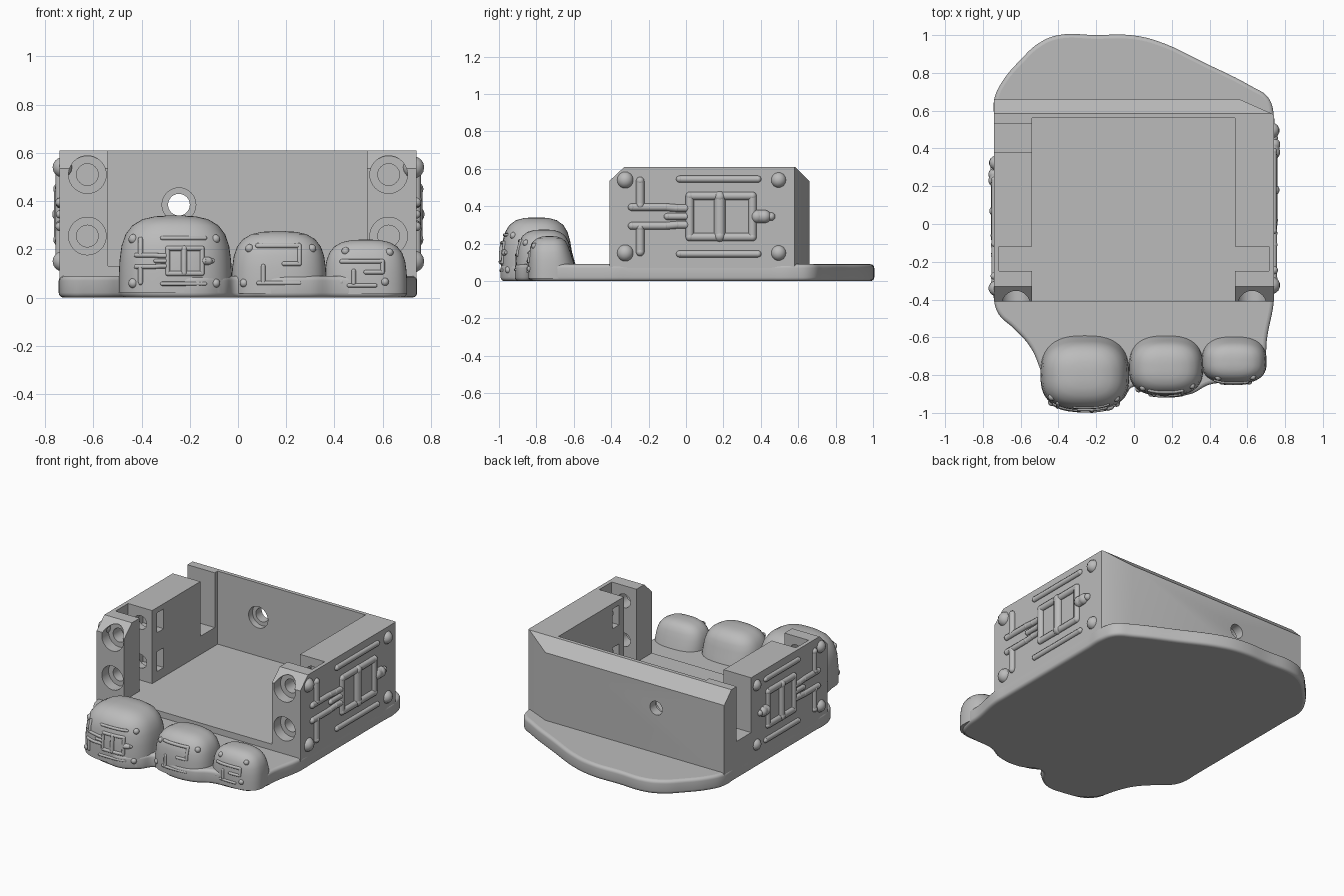
import bpy, bmesh, math
from mathutils import Vector, Matrix
from mathutils.bvhtree import BVHTree

if "Cube" in bpy.data.objects:
    bpy.data.objects.remove(bpy.data.objects["Cube"], do_unlink=True)

grey = bpy.data.materials.new("plain_grey")
grey.use_nodes = True
grey.diffuse_color = (0.5, 0.5, 0.5, 1)
grey.node_tree.nodes["Principled BSDF"].inputs["Base Color"].default_value = (0.5, 0.5, 0.5, 1)


def link(name, data):
    ob = bpy.data.objects.new(name, data)
    bpy.context.collection.objects.link(ob)
    data.materials.append(grey)
    return ob


def finish(name, bm):
    bmesh.ops.recalc_face_normals(bm, faces=bm.faces[:])
    me = bpy.data.meshes.new(name)
    bm.to_mesh(me)
    bm.free()
    return link(name, me)


def smooth(ob, angle=40):
    bpy.ops.object.select_all(action='DESELECT')
    ob.select_set(True)
    bpy.context.view_layer.objects.active = ob
    bpy.ops.object.shade_smooth_by_angle(angle=math.radians(angle))


def prism(bm, points, offset):
    face = bm.faces.new([bm.verts.new(p) for p in points])
    top = bmesh.ops.extrude_face_region(bm, geom=[face])["geom"]
    bmesh.ops.translate(bm, vec=offset, verts=[v for v in top if isinstance(v, bmesh.types.BMVert)])


# Base plate: smooth outline with rounded rims
outline = [(-.4, 1), (-.2, 1), (-.02, 1), (.12, .97), (.38, .85), (.62, .73), (.71, .67), (.74, .58),
           (.74, .45), (.74, -.3), (.74, -.41), (.705, -.6), (.69, -.73), (.65, -.81), (.56, -.835),
           (.4, -.85), (.3, -.9), (.14, -.91), (0, -.86), (-.06, -.93), (-.15, -.985), (-.25, -.985),
           (-.4, -.94), (-.47, -.86), (-.5, -.76), (-.55, -.65), (-.64, -.55), (-.715, -.48), (-.74, -.41),
           (-.74, -.3), (-.74, .55), (-.74, .66), (-.7, .75), (-.6, .87), (-.5, .96)]
curve = bpy.data.curves.new("base_plate", 'CURVE')
curve.dimensions, curve.fill_mode, curve.resolution_u = '2D', 'BOTH', 6
curve.extrude, curve.bevel_depth, curve.offset, curve.bevel_resolution = .025, .02, -.02, 3
spline = curve.splines.new('BEZIER')
spline.bezier_points.add(len(outline) - 1)
for bp, (x, y) in zip(spline.bezier_points, outline):
    bp.co = (x, y, 0)
    bp.handle_left_type = bp.handle_right_type = 'AUTO'
spline.use_cyclic_u = True
base = link("base_plate", curve)
base.location.z = .045
bpy.ops.object.select_all(action='DESELECT')
base.select_set(True)
bpy.context.view_layer.objects.active = base
bpy.ops.object.convert(target='MESH')
smooth(base)

# Open tray body, as a side profile extruded across
bm = bmesh.new()
side = [(-.41, .06), (.66, .06), (.66, .535), (.585, .61), (-.33, .61), (-.41, .535)]
prism(bm, [(-.74, y, z) for y, z in side], (1.48, 0, 0))
tray = finish("tray_body", bm)


def cut(build):
    bm = bmesh.new()
    build(bm)
    tool = finish("cutter", bm)
    tool.hide_render = True
    mod = tray.modifiers.new("cut", 'BOOLEAN')
    mod.operation, mod.solver, mod.object = 'DIFFERENCE', 'EXACT', tool
    bpy.context.view_layer.objects.active = tray
    bpy.ops.object.modifier_apply(modifier=mod.name)
    bpy.data.objects.remove(tool, do_unlink=True)


def cut_box(x0, x1, y0, y1, z0, z1):
    cut(lambda bm: prism(bm, [(x0, y0, z0), (x1, y0, z0), (x1, y1, z0), (x0, y1, z0)], (0, 0, z1 - z0)))


def cut_hole(x, z, r, y0, y1):
    place = Matrix.Translation((x, (y0 + y1) / 2, z)) @ Matrix.Rotation(math.pi / 2, 4, 'X')
    cut(lambda bm: bmesh.ops.create_cone(bm, cap_ends=True, segments=40, radius1=r, radius2=r,
                                         depth=y1 - y0, matrix=place))


cut_box(-.54, .535, -.6, .56, .13, .9)        # inside
cut_box(-.9, -.53, .38, .53, .25, .9)         # rear notch
cut(lambda bm: prism(bm, [(.56, .66, 0), (.74, .58, 0), (.92, .5, 0), (.92, .9, 0), (.56, .9, 0)], (0, 0, 1)))
for s in (-1, 1):
    a, b = sorted((s * .5, s * .715))
    cut_box(a, b, -.25, -.12, .13, .9)        # slot behind each post
    for z in (.255, .51):
        cut_hole(s * .625, z, .078, -.6, -.34)   # counterbore
        cut_hole(s * .625, z, .045, -.6, -.03)   # bolt hole
        a, b = sorted((s * .5, s * .69))
        cut_box(a, b, -.07, 0, z - .065, z + .065)   # nut window
cut_hole(-.245, .385, .045, .4, .9)
cut_hole(-.245, .385, .07, .4, .6)
smooth(tray, 25)


# Toes: rounded domes with a flared rear foot
def toe(name, cx, cy, hx, hy, height):
    rings = [(1, .06), (1, .25), (.985, .45), (.95, .63), (.88, .77), (.76, .88), (.58, .955), (.36, .99), (.14, 1)]
    bm = bmesh.new()
    n, prev = 48, None
    for r, h in rings:
        ring = []
        for i in range(n):
            t = 2 * math.pi * i / n
            c, s = math.cos(t), math.sin(t)
            x = math.copysign(abs(c) ** .75, c) * hx * r
            y = math.copysign(abs(s) ** .75, s) * hy * r
            if s > 0:
                y += .04 * s * max(0, 1 - h * height / .17)
            ring.append(bm.verts.new((cx + x, cy + y, h * height)))
        if prev:
            for i in range(n):
                j = (i + 1) % n
                bm.faces.new((prev[i], prev[j], ring[j], ring[i]))
        else:
            bm.faces.new(ring[::-1])
        prev = ring
    bm.faces.new(prev)
    bmesh.ops.recalc_face_normals(bm, faces=bm.faces[:])
    tree = BVHTree.FromBMesh(bm)
    smooth(finish(name, bm), 50)

    def place(u, v, w):
        hit = tree.ray_cast(Vector((u, -2, v)), Vector((0, 1, 0)))
        if hit[0] is None:
            hit = tree.find_nearest(Vector((u, cy - hy, v)))
        return hit[0] + hit[1] * w
    return place


big = toe("big_toe", -.26, -.8, .235, .19, .34)
middle = toe("middle_toe", .17, -.76, .197, .15, .275)
small = toe("small_toe", .53, -.73, .172, .115, .24)


# Raised ornament: rounded strokes and studs laid on a surface
def relief(name, strokes, studs, place, scale=1):
    bm = bmesh.new()

    def ball(u, v, r, sink):
        bmesh.ops.create_uvsphere(bm, u_segments=14, v_segments=8, radius=r * scale,
                                  matrix=Matrix.Translation(place(u, v, -sink * r * scale)))
    for r, *pts in strokes:
        for p, q in zip(pts, pts[1:]):
            p, q = Vector(p), Vector(q)
            d = (q - p).normalized()
            prev = None
            for k in range(9):
                m = p.lerp(q, k / 8)
                ring = []
                for i in range(10):
                    t = 2 * math.pi * i / 10
                    o = r * math.cos(t)
                    ring.append(bm.verts.new(place(m.x - d.y * o, m.y + d.x * o, r * scale * math.sin(t))))
                if prev:
                    for i in range(10):
                        j = (i + 1) % 10
                        bm.faces.new((prev[i], prev[j], ring[j], ring[i]))
                else:
                    bm.faces.new(ring[::-1])
                prev = ring
            bm.faces.new(prev)
        for p in pts:
            ball(*p, r, 0)
    for u, v, r in studs:
        ball(u, v, r, .3)
    smooth(finish(name, bm), 60)


# Main motif: framed pair of windows, snout, forked tail and two bars
strokes = [(.022, (.02, .235), (.02, .455), (.355, .455), (.355, .235), (.02, .235)),
           (.03, (.18, .24), (.18, .45)),
           (.035, (.38, .345), (.42, .345)), (.022, (.42, .345), (.455, .345)),
           (.018, (0, .345), (-.1, .345))]
for m in (-1, 1):
    z = .345 + m * .045
    strokes += [(.02, (0, z), (-.05, z), (-.11, .345 + m * .05), (-.29, .345 + m * .05)),
                (.022, (-.245, .345 + m * .06), (-.245, .345 + m * .19)),
                (.018, (-.035, .345 + m * .2), (.385, .345 + m * .2))]
studs = [(u, v, r) for u, r in ((-.325, .046), (.495, .042)) for v in (.15, .54)]

relief("right_side_ornament", strokes, studs, lambda u, v, w: Vector((.74 + w * .9, u, v)))
relief("left_side_ornament", strokes, studs,
       lambda u, v, w: Vector((-.74 - w * .9, -.077 + u * .81, v)), .9)
relief("big_toe_ornament", strokes, studs,
       lambda u, v, w: big(-.3 + u * .425, .152 + (v - .345) * .475, w), .45)

# Simple hooked motifs on the smaller toes
relief("middle_toe_ornament",
       [(.009, (.08, .215), (.255, .215), (.255, .14), (.19, .14)),
        (.009, (.105, .13), (.105, .065)), (.009, (.085, .06), (.255, .06))],
       [(.045, .205, .018), (.31, .205, .018), (.022, .06, .018), (.31, .06, .018)], middle)
relief("small_toe_ornament",
       [(.009, (.43, .15), (.6, .15), (.6, .105), (.53, .105)),
        (.009, (.48, .11), (.48, .06)), (.008, (.46, .05), (.57, .05))],
       [(.445, .195, .017), (.63, .19, .017), (.425, .065, .019), (.61, .065, .017)], small)
